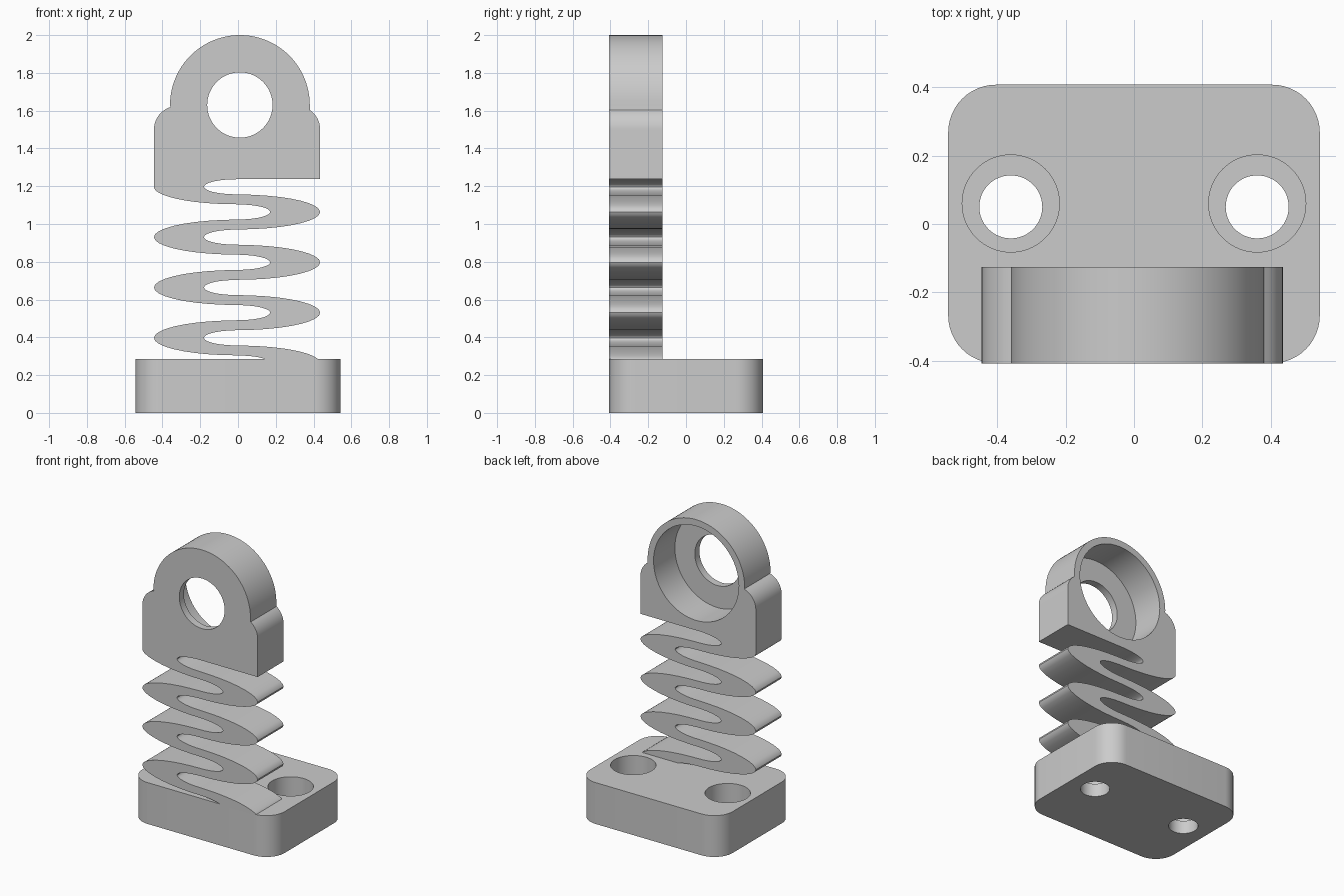
import bpy, bmesh
from math import cos, sin, radians

if "Cube" in bpy.data.objects:
    bpy.data.objects.remove(bpy.data.objects["Cube"])

grey = bpy.data.materials.new("plain grey")
grey.use_nodes = True
colour = (0.6, 0.6, 0.6, 1)
grey.diffuse_color = colour
grey.node_tree.nodes["Principled BSDF"].inputs["Base Color"].default_value = colour

FRONT, BACK = -0.407, -0.125
BASE_TOP, HEAD_BOTTOM = 0.285, 1.237


def arc(cx, cy, rx, ry, start, end, steps):
    angles = [radians(start + (end - start) * i / steps) for i in range(steps + 1)]
    return [(cx + rx * cos(a), cy + ry * sin(a)) for a in angles]


def prism(name, outline, low, high, axis):
    """Extrude a flat outline along z, or along y for an x-z outline."""
    def place(p, h):
        return (p[0], p[1], h) if axis == "z" else (p[0], h, p[1])
    bm = bmesh.new()
    face = bm.faces.new([bm.verts.new(place(p, low)) for p in outline])
    top = bmesh.ops.extrude_face_region(bm, geom=[face])["geom"]
    verts = [v for v in top if isinstance(v, bmesh.types.BMVert)]
    offset = (0, 0, high - low) if axis == "z" else (0, high - low, 0)
    bmesh.ops.translate(bm, verts=verts, vec=offset)
    bmesh.ops.recalc_face_normals(bm, faces=bm.faces)
    mesh = bpy.data.meshes.new(name)
    bm.to_mesh(mesh)
    bm.free()
    mesh.materials.append(grey)
    obj = bpy.data.objects.new(name, mesh)
    bpy.context.collection.objects.link(obj)
    return obj


def select(obj):
    bpy.ops.object.select_all(action="DESELECT")
    obj.select_set(True)
    bpy.context.view_layer.objects.active = obj


def drill(obj, cx, cy, radius, low, high, axis):
    """Cut a round hole and discard the cutter."""
    cutter = prism("drill", arc(cx, cy, radius, radius, 0, 360, 64)[:-1], low, high, axis)
    cutter.hide_render = True
    mod = obj.modifiers.new("hole", "BOOLEAN")
    mod.operation = "DIFFERENCE"
    mod.solver = "EXACT"
    mod.object = cutter
    select(obj)
    bpy.ops.object.modifier_apply(modifier=mod.name)
    bpy.data.objects.remove(cutter)


# Rounded base with two counterbored screw holes
HX, HY, R = 0.543, 0.407, 0.14
outline = []
for sx, sy, start in ((1, 1, 0), (-1, 1, 90), (-1, -1, 180), (1, -1, 270)):
    outline += arc(sx * (HX - R), sy * (HY - R), R, R, start, start + 90, 12)
base = prism("base", outline, 0, BASE_TOP, "z")
for side in (-1, 1):
    drill(base, side * 0.36, 0.06, 0.142, 0.09, 0.4, "z")
    drill(base, side * 0.36, 0.05, 0.092, -0.1, 0.4, "z")

# Serpentine spring: half-ellipse loops alternating left and right
CX, PITCH, STEPS = -0.005, 0.1333, 18
left_edge, right_edge = [], []
for k in range(8):
    z = 1.197 - PITCH * k
    on_left = k % 2 == 0
    begin, end = (90, 270) if on_left else (90, -90)
    if k == 0:
        outer = [(CX - 0.44, HEAD_BOTTOM)] + arc(CX, z, 0.44, 0.0925, 180, end, STEPS)
    else:
        outer = arc(CX, z, 0.44, 0.0925, begin, 0 if k == 7 else end, STEPS)
    inner = arc(CX, z, 0.175, 0.04, begin, 0 if k == 7 else end, STEPS)
    if k == 7:  # the foot stops just inside the base
        floor = BASE_TOP - 0.004
        outer = [p for p in outer if p[1] > floor] + [(CX + 0.43, floor)]
        inner = [p for p in inner if p[1] > floor] + [(CX + 0.15, floor)]
    left_edge += outer if on_left else inner
    right_edge += inner if on_left else outer


def tidy(points):
    kept = [points[0]]
    for p in points[1:]:
        if abs(p[0] - kept[-1][0]) + abs(p[1] - kept[-1][1]) > 0.002:
            kept.append(p)
    return kept


spring = prism("spring", tidy(left_edge) + tidy(right_edge)[::-1], FRONT, BACK, "y")

# Eyelet head with rounded shoulders, a bore and a deep recess at the back
EX, EZ = 0.01, 1.63
outline = [(-0.445, HEAD_BOTTOM), (0.435, HEAD_BOTTOM)]
outline += arc(0.31, 1.5, 0.125, 0.125, 0, 55, 8)
outline += arc(EX, EZ, 0.37, 0.37, 0, 180, 48)
outline += arc(-0.32, 1.5, 0.125, 0.125, 107, 180, 8)
head = prism("eyelet_head", outline, FRONT, BACK, "y")
drill(head, EX, EZ, 0.325, FRONT + 0.05, BACK + 0.1, "y")
drill(head, EX, EZ, 0.173, FRONT - 0.1, BACK + 0.1, "y")

for obj in (base, spring, head):
    select(obj)
    bpy.ops.object.shade_smooth_by_angle(angle=radians(30))
